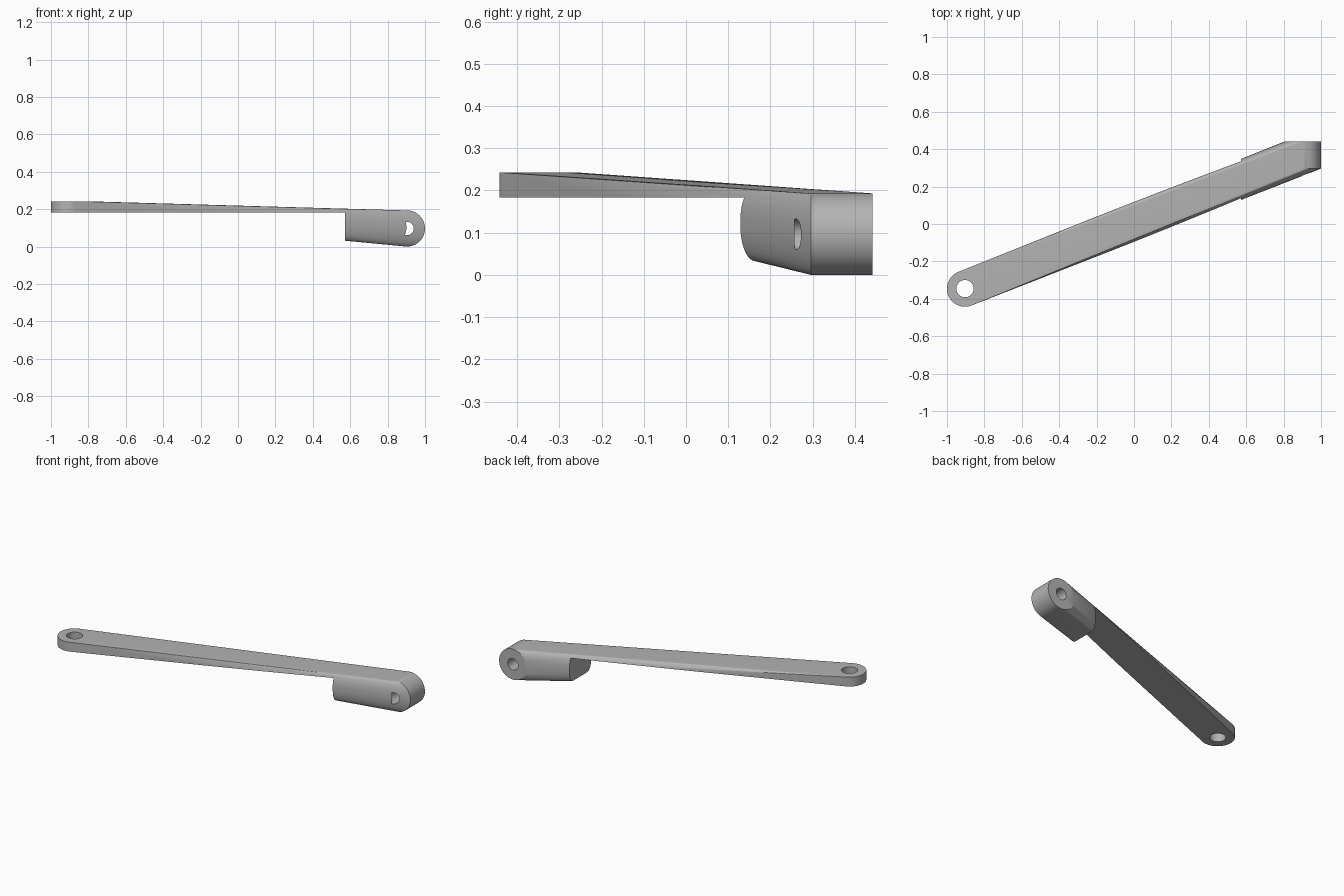
import bpy
import bmesh
from math import radians
from mathutils import Matrix, Vector

cube = bpy.data.objects.get("Cube")
if cube:
    bpy.data.objects.remove(cube, do_unlink=True)

R = 0.0965                                # outer radius of both ends
PIVOT = Vector((-1 + R, -0.442 + R, 0))   # flat eye end
HUB = Vector((1 - R, 0, R))               # cross hub, axis along y
HUB_FRONT, HUB_BACK = 0.296, 0.442
UNDERSIDE = 0.183


def cylinder(bm, center, radius, depth, along_y=False, segments=96):
    turn = Matrix.Rotation(radians(90), 4, "X") if along_y else Matrix()
    bmesh.ops.create_cone(bm, cap_ends=True, segments=segments,
                          radius1=radius, radius2=radius, depth=depth,
                          matrix=Matrix.Translation(center) @ turn)


def to_object(bm, name):
    mesh = bpy.data.meshes.new(name)
    bm.to_mesh(mesh)
    bm.free()
    obj = bpy.data.objects.new(name, mesh)
    bpy.context.collection.objects.link(obj)
    return obj


def cut(target, cutter):
    mod = target.modifiers.new(cutter.name, "BOOLEAN")
    mod.operation = "DIFFERENCE"
    mod.solver = "EXACT"
    mod.object = cutter
    bpy.context.view_layer.objects.active = target
    bpy.ops.object.modifier_apply(modifier=mod.name)
    bpy.data.objects.remove(cutter, do_unlink=True)


# Lever body: hull around the flat eye and the cross hub
bm = bmesh.new()
cylinder(bm, PIVOT + Vector((0, 0, 0.2115)), R, 0.061)
cylinder(bm, HUB + Vector((0, (HUB_FRONT + HUB_BACK) / 2, 0)), R,
         HUB_BACK - HUB_FRONT, along_y=True)
bmesh.ops.delete(bm, geom=bm.faces[:], context="FACES_ONLY")
bmesh.ops.delete(bm, geom=bm.edges[:], context="EDGES_FACES")
if not bm.verts:
    raise RuntimeError("lever outline is empty")
hull = bmesh.ops.convex_hull(bm, input=bm.verts[:])
loose = [v for v in bm.verts if not v.link_faces]
bmesh.ops.delete(bm, geom=loose, context="VERTS")
bmesh.ops.dissolve_limit(bm, angle_limit=radians(0.1),
                         verts=bm.verts[:], edges=bm.edges[:])
bmesh.ops.recalc_face_normals(bm, faces=bm.faces[:])
lever = to_object(bm, "lever_arm")

# Relief below the arm, leaving the thick block at the hub
bm = bmesh.new()
bmesh.ops.create_cube(bm, size=1, matrix=Matrix.Translation(
    (0.573 - 1, 0, UNDERSIDE - 0.5)) @ Matrix.Diagonal((2, 2, 1, 1)))
cut(lever, to_object(bm, "underside_relief"))

# Through hole in the eye
bm = bmesh.new()
cylinder(bm, PIVOT + Vector((0, 0, 0.2)), 0.046, 0.4, segments=64)
cut(lever, to_object(bm, "eye_hole"))

# Blind hole from the back of the hub, just breaking through the slanted wall
bm = bmesh.new()
cylinder(bm, HUB + Vector((0, 0.257 + 0.2, 0)), 0.036, 0.4,
         along_y=True, segments=64)
cut(lever, to_object(bm, "hub_hole"))

# Material and shading
gray = bpy.data.materials.new("plain gray")
gray.use_nodes = True
color = (0.45, 0.45, 0.45, 1)
gray.diffuse_color = color
gray.node_tree.nodes["Principled BSDF"].inputs["Base Color"].default_value = color
lever.data.materials.clear()
lever.data.materials.append(gray)

bpy.ops.object.select_all(action="DESELECT")
lever.select_set(True)
bpy.context.view_layer.objects.active = lever
bpy.ops.object.shade_smooth_by_angle(angle=radians(25))
